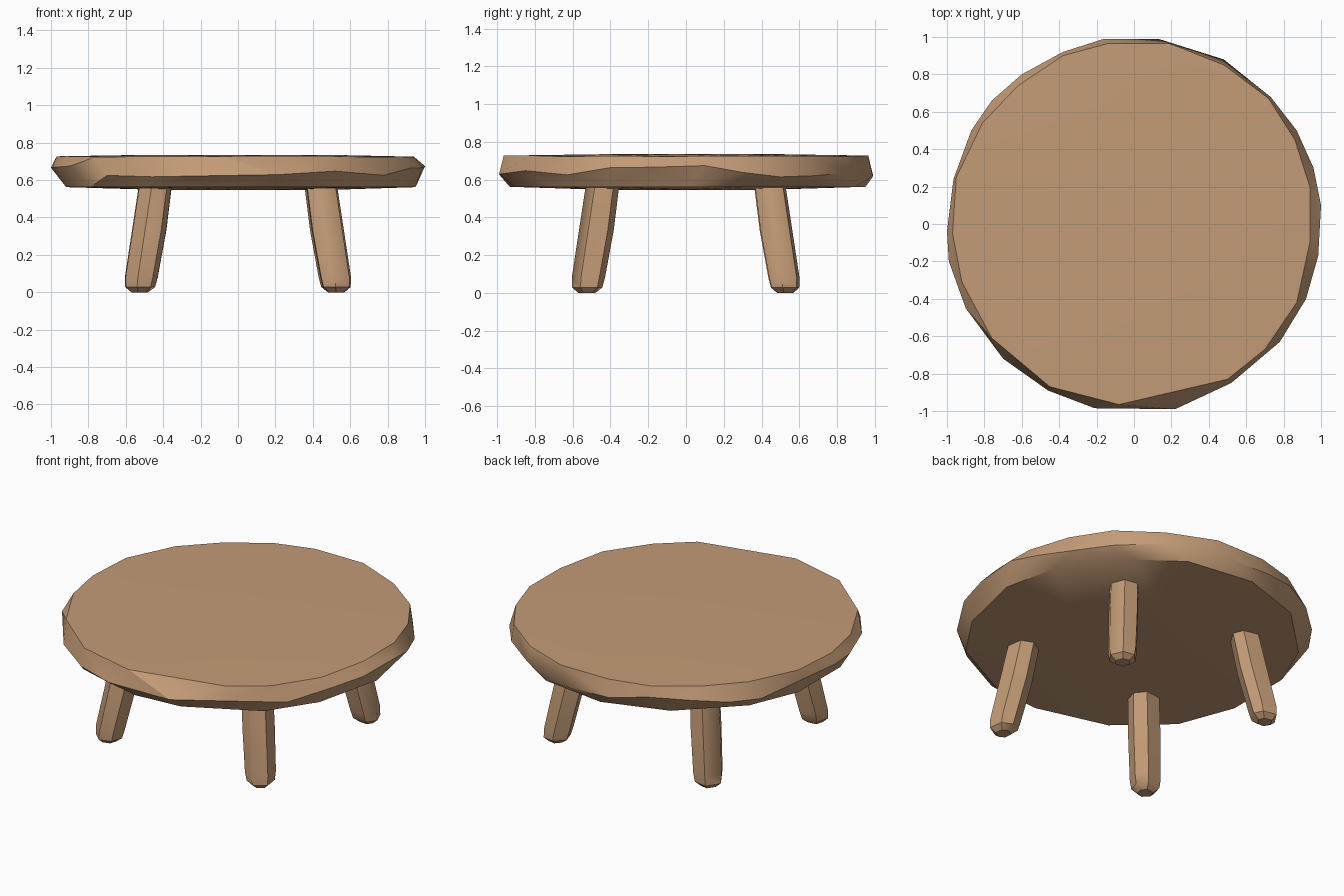
import bpy, bmesh, math, random

if "Cube" in bpy.data.objects:
    bpy.data.objects.remove(bpy.data.objects["Cube"])

random.seed(4)
wood = bpy.data.materials.new("light_wood")
wood.diffuse_color = (0.55, 0.33, 0.185, 1)
wood.use_nodes = True
wood.node_tree.nodes["Principled BSDF"].inputs["Base Color"].default_value = wood.diffuse_color


def hull_object(name, points, angle):
    """Faceted solid wrapped around a set of points."""
    bm = bmesh.new()
    for p in points:
        bm.verts.new(p)
    res = bmesh.ops.convex_hull(bm, input=bm.verts[:])
    junk = {g for g in res["geom_interior"] + res["geom_unused"]
            if isinstance(g, bmesh.types.BMVert)}
    bmesh.ops.delete(bm, geom=list(junk), context='VERTS')
    bmesh.ops.recalc_face_normals(bm, faces=bm.faces[:])
    me = bpy.data.meshes.new(name)
    bm.to_mesh(me)
    bm.free()
    ob = bpy.data.objects.new(name, me)
    bpy.context.collection.objects.link(ob)
    me.materials.append(wood)
    bpy.ops.object.select_all(action='DESELECT')
    ob.select_set(True)
    bpy.context.view_layer.objects.active = ob
    bpy.ops.object.shade_smooth_by_angle(angle=math.radians(angle))
    return ob


# Table top: widest outline, hewn upper edge and shallow bulging underside
outline = [(-.16, .99), (.13, .99), (.48, .88), (.73, .68), (.87, .5), (.96, .3),
           (1, .1), (.985, -.17), (.92, -.4), (.78, -.63), (.52, -.85), (.22, -.99),
           (-.21, -.985), (-.46, -.89), (-.7, -.72), (-.9, -.45), (-.99, -.2),
           (-1, -.04), (-.965, .24), (-.87, .5), (-.76, .66), (-.6, .8), (-.38, .92)]
upper = [(-.14, .965), (.19, .965), (.48, .85), (.72, .67), (.86, .45), (.94, .2),
         (.94, -.1), (.87, -.42), (.7, -.67), (.5, -.83), (-.08, -.965), (-.45, -.87),
         (-.76, -.61), (-.92, -.31), (-.97, -.05), (-.95, .25), (-.81, .54),
         (-.62, .74), (-.38, .9)]
pts = [(x, y, random.uniform(.61, .68)) for x, y in outline]
pts += [(x, y, .722 + .006 * random.random()) for x, y in upper]
pts += [(.5 * x, .5 * y, .735) for x, y in upper[::3]]
for i in range(15):
    a = 2 * math.pi * i / 15 + random.uniform(-.06, .06)
    r = random.uniform(.93, .975)
    pts.append((r * math.cos(a), r * math.sin(a), .562))
    if i % 3 == 0:
        pts.append((.45 * math.cos(a), .45 * math.sin(a), .546))
hull_object("table_top", pts, 30)

# Four splayed, rough-cut legs: (height, centre offset on x and y, radius)
sections = [(.62, .435, .088), (.33, .475, .092), (.08, .517, .088),
            (.028, .523, .08), (.0, .525, .045)]
for sx, side in ((-1, "left"), (1, "right")):
    for sy, end in ((-1, "front"), (1, "back")):
        turn = random.uniform(0, 1)
        angles = [turn + math.pi / 3 * k + random.uniform(-.15, .15) for k in range(6)]
        pts = []
        for z, c, r in sections:
            for a in angles:
                pts.append((sx * c + r * math.cos(a), sy * c + r * math.sin(a), z))
        hull_object(f"{end}_{side}_leg", pts, 35)
